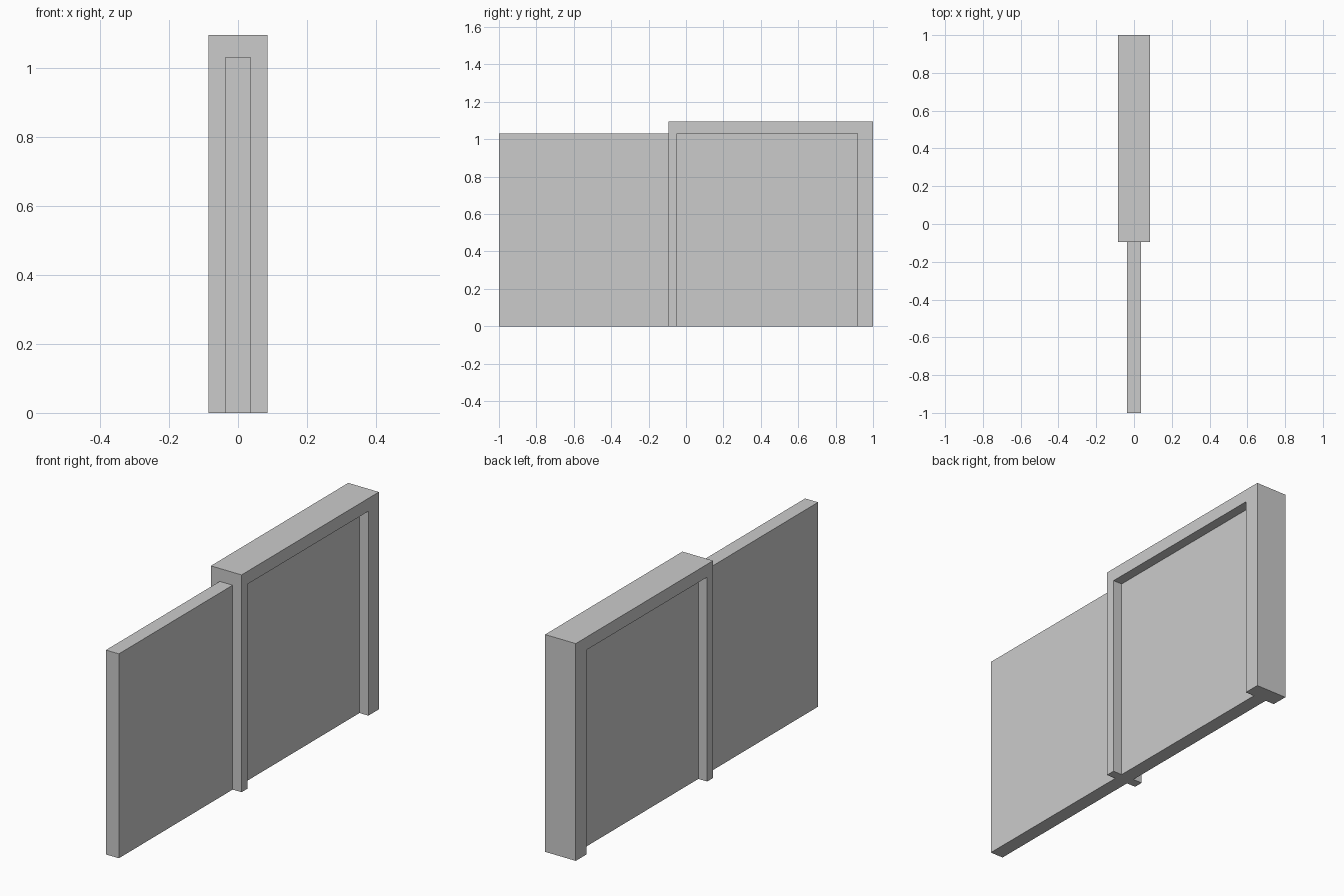
import bpy, bmesh

if "Cube" in bpy.data.objects:
    bpy.data.objects.remove(bpy.data.objects["Cube"])


def extrude_profile(name, profile, half_width):
    """Extrude a closed (y, z) outline along x, centred on x = 0."""
    bm = bmesh.new()
    face = bm.faces.new([bm.verts.new((-half_width, y, z)) for y, z in profile])
    result = bmesh.ops.extrude_face_region(bm, geom=[face])
    moved = [g for g in result["geom"] if isinstance(g, bmesh.types.BMVert)]
    bmesh.ops.translate(bm, verts=moved, vec=(2 * half_width, 0, 0))
    bmesh.ops.recalc_face_normals(bm, faces=bm.faces)
    mesh = bpy.data.meshes.new(name)
    bm.to_mesh(mesh)
    bm.free()
    obj = bpy.data.objects.new(name, mesh)
    bpy.context.collection.objects.link(obj)
    return obj


FRAME_START, FRAME_END, FRAME_TOP = -0.094, 1.0, 1.095
OPEN_START, OPEN_END, OPEN_TOP = -0.047, 0.916, 1.03

# Thick door frame: two jambs and a header, open at the bottom
extrude_profile("door_frame", [
    (FRAME_START, 0), (FRAME_START, FRAME_TOP),
    (FRAME_END, FRAME_TOP), (FRAME_END, 0),
    (OPEN_END, 0), (OPEN_END, OPEN_TOP),
    (OPEN_START, OPEN_TOP), (OPEN_START, 0),
], 0.0855)

# Thin panel filling the opening and running on past the frame
extrude_profile("sliding_panel", [
    (-1.0, 0), (-1.0, OPEN_TOP), (OPEN_END, OPEN_TOP), (OPEN_END, 0),
], 0.036)
